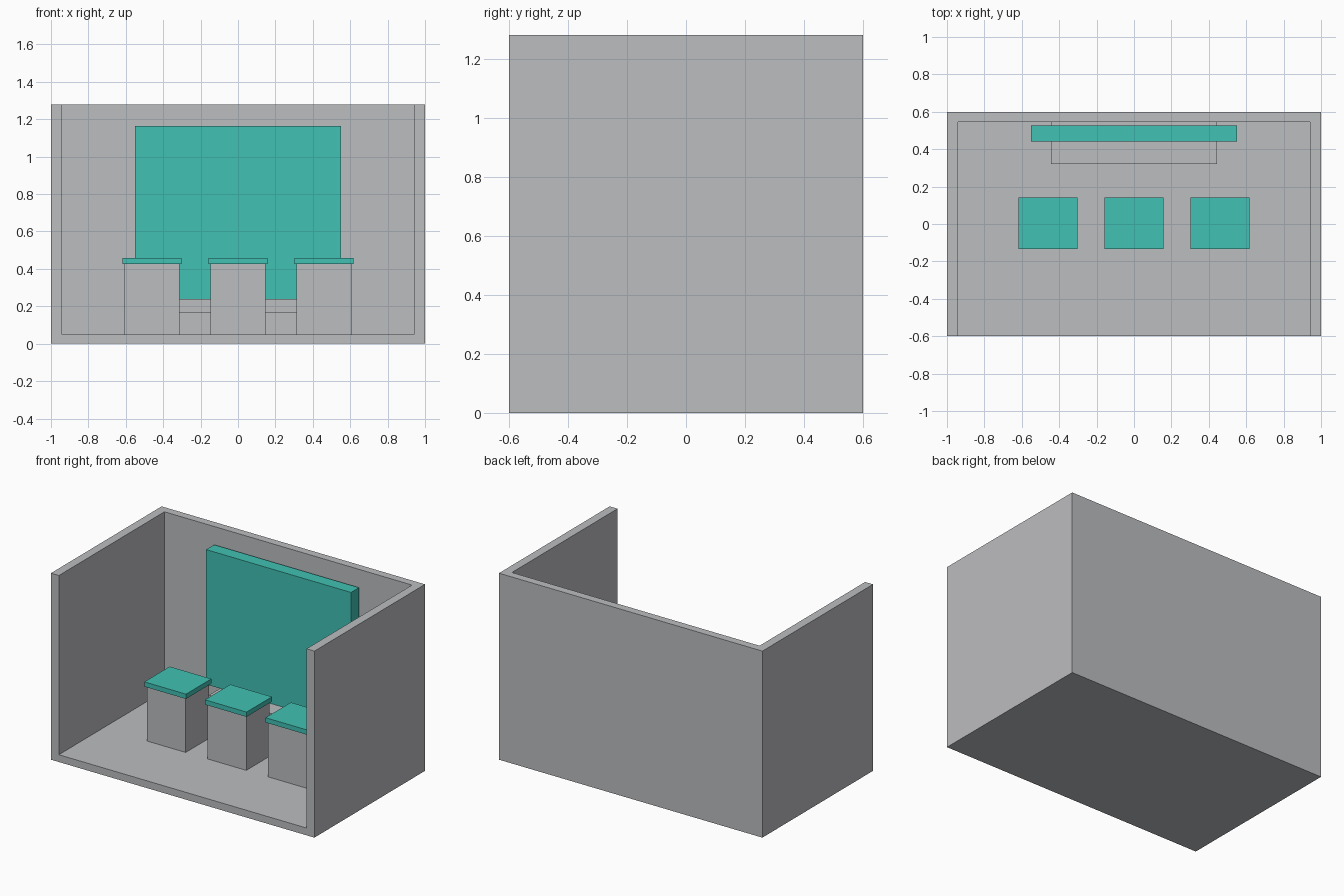
import bpy

if "Cube" in bpy.data.objects:
    bpy.data.objects.remove(bpy.data.objects["Cube"])


def material(name, color):
    m = bpy.data.materials.new(name)
    m.diffuse_color = (*color, 1.0)
    m.use_nodes = True
    m.node_tree.nodes["Principled BSDF"].inputs["Base Color"].default_value = m.diffuse_color
    return m


GREY = material("light_grey", (0.503, 0.509, 0.527))
TEAL = material("teal", (0.053, 0.533, 0.451))


def box(name, x, y, z, mat):
    """Box from (min, max) ranges along each axis."""
    bpy.ops.mesh.primitive_cube_add(size=1)
    ob = bpy.context.object
    ob.name = name
    for v in ob.data.vertices:
        v.co = [r[0] + (c + 0.5) * (r[1] - r[0]) for c, r in zip(v.co, (x, y, z))]
    ob.data.materials.append(mat)
    return ob


# Room shell: solid block hollowed out, open at the front and the top
room = box("room_shell", (-1, 1), (-0.6, 0.6), (0, 1.28), GREY)
hollow = box("room_hollow_cutter", (-0.94, 0.94), (-0.8, 0.545), (0.05, 1.5), GREY)
cut = room.modifiers.new("hollow", 'BOOLEAN')
cut.operation = 'DIFFERENCE'
cut.solver = 'EXACT'
cut.object = hollow
bpy.context.view_layer.objects.active = room
bpy.ops.object.modifier_apply(modifier=cut.name)
bpy.data.objects.remove(hollow, do_unlink=True)

# Wall shelf with the large panel standing on it
box("wall_shelf", (-0.445, 0.445), (0.32, 0.545), (0.165, 0.24), GREY)
box("back_panel", (-0.55, 0.55), (0.44, 0.527), (0.24, 1.165), TEAL)

# Row of three stools with overhanging seats
for label, cx in (("left", -0.46), ("middle", 0.0), ("right", 0.46)):
    box(f"{label}_stool_base", (cx - 0.147, cx + 0.147), (-0.12, 0.13), (0.05, 0.425), GREY)
    box(f"{label}_stool_seat", (cx - 0.158, cx + 0.158), (-0.133, 0.142), (0.425, 0.458), TEAL)
